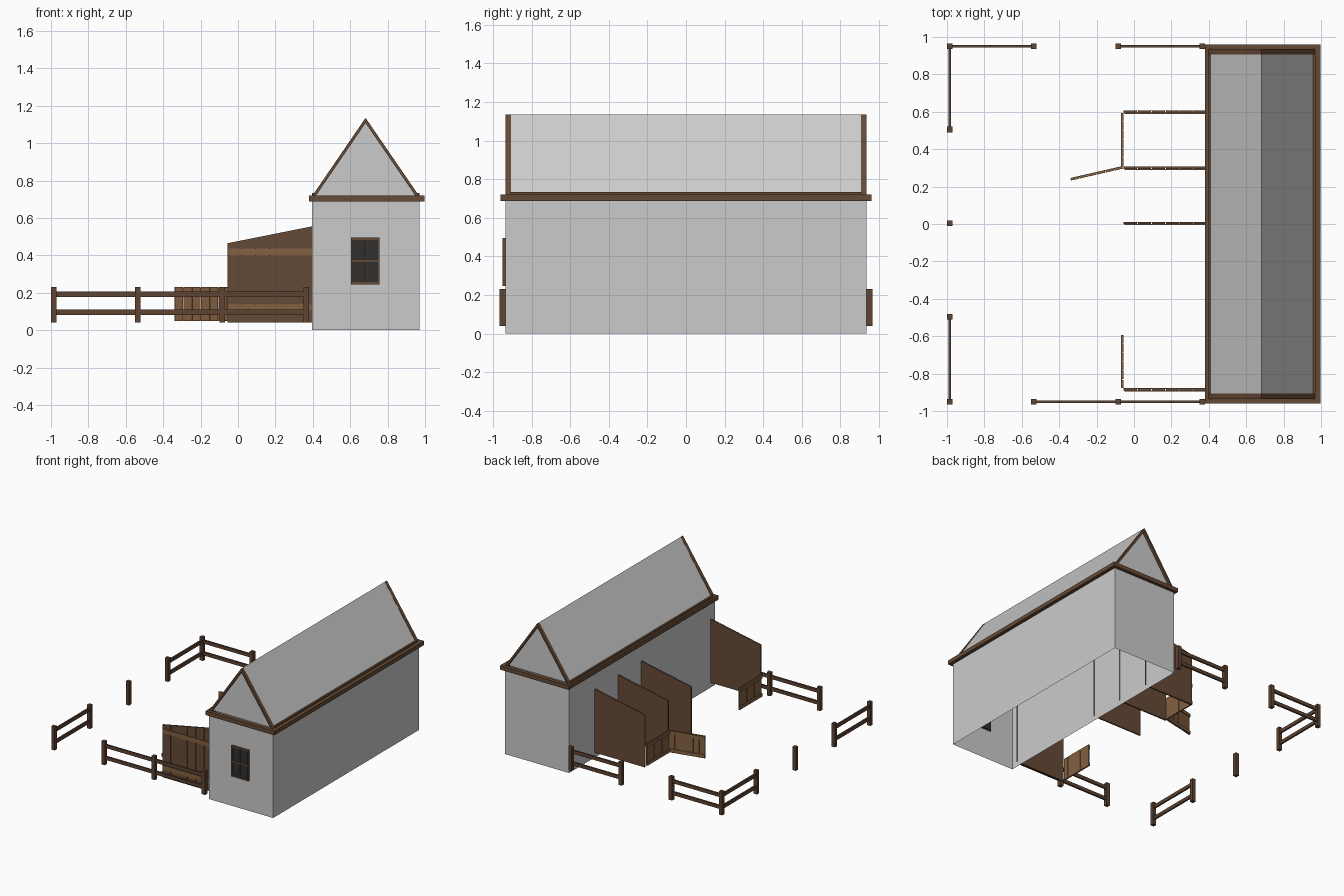
import bpy, bmesh, math
from mathutils import Matrix

if "Cube" in bpy.data.objects:
    bpy.data.objects.remove(bpy.data.objects["Cube"])


def material(name, rgb):
    m = bpy.data.materials.new(name)
    m.diffuse_color = (*rgb, 1)
    m.use_nodes = True
    m.node_tree.nodes["Principled BSDF"].inputs["Base Color"].default_value = m.diffuse_color
    return m


DARK = material("dark_wood", (0.13, 0.068, 0.036))
FENCE = material("fence_wood", (0.11, 0.056, 0.032))
LIGHT = material("light_wood", (0.23, 0.12, 0.052))
GLASS = material("dark_glass", (0.03, 0.03, 0.03))


def finish(bm, name, mat=None, recalc=True):
    if recalc:
        bmesh.ops.recalc_face_normals(bm, faces=bm.faces)
    me = bpy.data.meshes.new(name)
    bm.to_mesh(me)
    bm.free()
    ob = bpy.data.objects.new(name, me)
    bpy.context.collection.objects.link(ob)
    if mat:
        me.materials.append(mat)
    return ob


def box(bm, x0, x1, y0, y1, z0, z1):
    m = Matrix.Translation(((x0 + x1) / 2, (y0 + y1) / 2, (z0 + z1) / 2))
    m = m @ Matrix.Diagonal((x1 - x0, y1 - y0, z1 - z0, 1))
    bmesh.ops.create_cube(bm, size=1, matrix=m)


def prism(bm, profile, y0, y1):
    """Extrude an (x, z) profile along y."""
    f = bm.faces.new([bm.verts.new((x, y0, z)) for x, z in profile])
    ext = bmesh.ops.extrude_face_region(bm, geom=[f], use_keep_orig=True)
    verts = [v for v in ext["geom"] if isinstance(v, bmesh.types.BMVert)]
    bmesh.ops.translate(bm, verts=verts, vec=(0, y1 - y0, 0))


# Building shell: walls open at the bottom and top
X0, X1, XM, YW = 0.395, 0.97, 0.682, 0.935
bm = bmesh.new()
box(bm, X0, X1, -YW, YW, 0, 0.70)
bmesh.ops.recalc_face_normals(bm, faces=bm.faces)
caps = [f for f in bm.faces if abs(f.normal.z) > 0.9]
bmesh.ops.delete(bm, geom=caps, context="FACES_ONLY")
finish(bm, "walls", recalc=False)

# Roof with gables, open underneath
bm = bmesh.new()
prism(bm, [(X0 + 0.005, 0.715), (X1 - 0.005, 0.715), (XM, 1.135)], -0.912, 0.912)
bmesh.ops.recalc_face_normals(bm, faces=bm.faces)
under = [f for f in bm.faces if f.normal.z < -0.9]
bmesh.ops.delete(bm, geom=under, context="FACES_ONLY")
finish(bm, "roof", recalc=False)

# Eaves band around the building
bm = bmesh.new()
for y in (-0.945, 0.945):
    box(bm, 0.38, 0.998, y - 0.015, y + 0.015, 0.687, 0.72)
box(bm, 0.38, 0.405, -0.93, 0.93, 0.687, 0.72)
box(bm, 0.965, 0.998, -0.93, 0.93, 0.687, 0.72)
for x in (0.402, 0.963):
    box(bm, x - 0.007, x + 0.007, -0.91, 0.91, 0.72, 0.734)
finish(bm, "eaves_band", DARK)

# Sloping gable boards
bm = bmesh.new()
chevron = [(0.395, 0.715), (XM, 1.135), (0.97, 0.715),
           (0.951, 0.715), (XM, 1.107), (0.414, 0.715)]
for y in (-0.935, 0.906):
    prism(bm, chevron, y, y + 0.029)
finish(bm, "gable_boards", DARK)

# Front window
bm = bmesh.new()
box(bm, 0.61, 0.75, -0.941, -0.925, 0.25, 0.49)
finish(bm, "window_glass", GLASS)
bm = bmesh.new()
for x, w in ((0.61, 0.012), (0.68, 0.007), (0.75, 0.012)):
    box(bm, x - w / 2, x + w / 2, -0.95, -0.93, 0.245, 0.495)
for z in (0.251, 0.37, 0.489):
    box(bm, 0.605, 0.755, -0.949, -0.93, z - 0.006, z + 0.006)
finish(bm, "window_frame", DARK)

# Stall partitions: six boards with a sloping top, backing sheet and two rails
PX0, PX1, STEP = -0.055, 0.397, 0.0753


def top(x):
    return 0.465 + (x - PX0) * 0.2


for i, y in enumerate((0.6, 0.3, 0.005, -0.885)):
    bm = bmesh.new()
    for k in range(6):
        a = PX0 + k * STEP
        b = a + STEP - 0.004
        prism(bm, [(a, 0.04), (b, 0.04), (b, top(b)), (a, top(a))], y - 0.005, y + 0.003)
    prism(bm, [(PX0, 0.04), (PX1, 0.04), (PX1, top(PX1)), (PX0, top(PX0))], y + 0.003, y + 0.007)
    finish(bm, f"partition_{i + 1}", DARK)
    bm = bmesh.new()
    for z in (0.105, 0.40):
        box(bm, PX0 + 0.005, 0.395, y - 0.011, y - 0.005, z, z + 0.036)
    finish(bm, f"partition_rails_{i + 1}", LIGHT)


# Low gates, built along +x from the hinge, rails on the side * y face
def gate(name, hinge, angle, side):
    bm = bmesh.new()
    n, length = 6, 0.288
    w = length / n
    for k in range(n):
        box(bm, k * w, k * w + w - 0.003, -0.004, 0.004, 0.05, 0.23)
    for z in (0.052, 0.198):
        y0, y1 = sorted((side * 0.004, side * 0.010))
        box(bm, 0, length - 0.003, y0, y1, z, z + 0.028)
    ob = finish(bm, name, LIGHT)
    ob.location = (*hinge, 0)
    ob.rotation_euler.z = angle


gate("closed_gate_back", (-0.06, 0.308), math.pi / 2, 1)
gate("closed_gate_front", (-0.06, -0.878), math.pi / 2, 1)
gate("open_gate", (-0.06, 0.300), math.pi + 0.225, -1)

# Paddock posts
FX, FY = -0.985, 0.95
posts = [(x, y) for y in (-FY, FY) for x in (FX, -0.535, -0.085, 0.365)]
posts += [(FX, y) for y in (-0.495, 0.005, 0.505)]
bm = bmesh.new()
for x, y in posts:
    box(bm, x - 0.015, x + 0.015, y - 0.015, y + 0.015, 0.04, 0.23)
finish(bm, "fence_posts", FENCE)

# Paddock rails, two per bay
bays = [(-0.535, -0.085, -FY, -FY), (-0.085, 0.365, -FY, -FY),
        (FX, -0.535, FY, FY), (-0.085, 0.365, FY, FY),
        (FX, FX, 0.505, FY), (FX, FX, -FY, -0.495)]
bm = bmesh.new()
for x0, x1, y0, y1 in bays:
    for z in (0.082, 0.178):
        box(bm, x0 - 0.007, x1 + 0.007, y0 - 0.007, y1 + 0.007, z, z + 0.028)
finish(bm, "fence_rails", FENCE)
